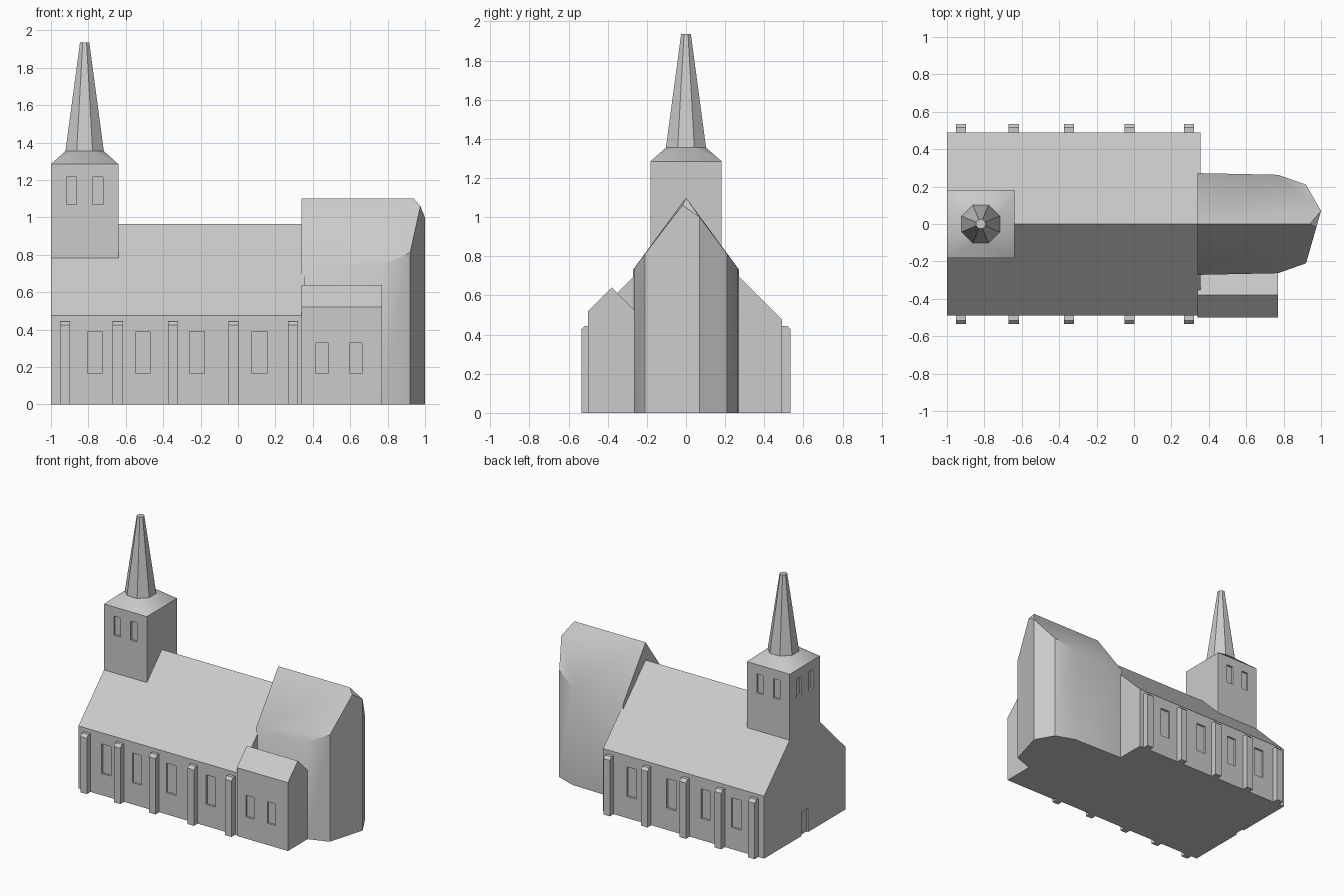
import bpy, bmesh, math
from mathutils import Matrix

if "Cube" in bpy.data.objects:
    bpy.data.objects.remove(bpy.data.objects["Cube"])

stone = bpy.data.materials.new("light_grey_stone")
stone.diffuse_color = (0.6, 0.6, 0.6, 1)
stone.use_nodes = True
stone.node_tree.nodes["Principled BSDF"].inputs["Base Color"].default_value = stone.diffuse_color


def finish(name, bm, smooth=False):
    """Turn a bmesh into a named object, optionally smoothed by angle."""
    bmesh.ops.recalc_face_normals(bm, faces=bm.faces)
    mesh = bpy.data.meshes.new(name)
    bm.to_mesh(mesh)
    bm.free()
    mesh.materials.append(stone)
    obj = bpy.data.objects.new(name, mesh)
    bpy.context.collection.objects.link(obj)
    if smooth:
        bpy.ops.object.select_all(action='DESELECT')
        obj.select_set(True)
        bpy.context.view_layer.objects.active = obj
        bpy.ops.object.shade_smooth_by_angle(angle=math.radians(40))
    return obj


def prism(name, profile, x0, x1):
    """Extrude a (y, z) profile along x."""
    bm = bmesh.new()
    a = [bm.verts.new((x0, y, z)) for y, z in profile]
    b = [bm.verts.new((x1, y, z)) for y, z in profile]
    bm.faces.new(a)
    bm.faces.new(b)
    n = len(a)
    for i in range(n):
        j = (i + 1) % n
        bm.faces.new((a[i], a[j], b[j], b[i]))
    return finish(name, bm)


def recess(obj, boxes):
    """Cut window and door recesses, given as (x0, x1, y0, y1, z0, z1)."""
    bm = bmesh.new()
    for x0, x1, y0, y1, z0, z1 in boxes:
        m = Matrix.Translation(((x0 + x1) / 2, (y0 + y1) / 2, (z0 + z1) / 2))
        bmesh.ops.create_cube(bm, size=1, matrix=m @ Matrix.Diagonal((x1 - x0, y1 - y0, z1 - z0, 1)))
    cutter = finish("recess_cutter", bm)
    cutter.hide_render = True
    mod = obj.modifiers.new("recesses", 'BOOLEAN')
    mod.operation = 'DIFFERENCE'
    mod.solver = 'EXACT'
    mod.object = cutter
    bpy.context.view_layer.objects.active = obj
    bpy.ops.object.modifier_apply(modifier=mod.name)
    bpy.data.objects.remove(cutter)


D = 0.015  # recess depth

# Nave with side windows and west door
nave = prism("nave", [(-.49, 0), (.49, 0), (.49, .475), (0, .965), (-.49, .475)], -1, .355)
cuts = [(-1.1, -1 + D, -.04, .04, -.1, .18)]
for x0, x1 in [(-.805, -.725), (-.545, -.47), (-.26, -.18), (.075, .155)]:
    cuts += [(x0, x1, -.6, -.49 + D, .165, .39), (x0, x1, .49 - D, .6, .165, .39)]
recess(nave, cuts)

# Buttresses along both sides
for i, x in enumerate([-.925, -.643, -.347, -.023, .293]):
    for side, s in (("south", -1), ("north", 1)):
        prof = [(.48, 0), (.535, 0), (.535, .425), (.515, .445), (.48, .445)]
        prism(f"buttress_{side}_{i + 1}", [(s * y, z) for y, z in prof], x - .027, x + .027)

# Tower seated on the ridge, with belfry openings on three sides
T, TX = .182, -.82
tower = prism("tower", [(-T, .965 - T), (0, .965), (T, .965 - T), (T, 1.285), (-T, 1.285)], -1, -.64)
cuts = []
for c in (-.07, .07):
    x = TX + c
    cuts += [(x - .027, x + .027, -.3, -T + D, 1.07, 1.215),
             (x - .027, x + .027, T - D, .3, 1.07, 1.215),
             (-1.1, -1 + D, c - .027, c + .027, 1.07, 1.215)]
recess(tower, cuts)

# Sloped tower cap from square to octagon
R = .111
bm = bmesh.new()
for sx in (-1, 1):
    for sy in (-1, 1):
        bm.verts.new((TX + sx * .18, sy * T, 1.285))
for k in range(8):
    a = math.radians(22.5 + 45 * k)
    bm.verts.new((TX + R * math.cos(a), R * math.sin(a), 1.355))
bmesh.ops.convex_hull(bm, input=bm.verts)
bmesh.ops.dissolve_limit(bm, angle_limit=.01, verts=bm.verts, edges=bm.edges)
finish("tower_cap", bm, smooth=True)

# Octagonal spire
bm = bmesh.new()
bmesh.ops.create_cone(bm, cap_ends=True, segments=8, radius1=R, radius2=.027, depth=.58,
                      matrix=Matrix.Translation((TX, 0, 1.645)) @ Matrix.Rotation(math.radians(22.5), 4, 'Z'))
finish("spire", bm)

# Choir with faceted east end: wall tops from south-west round to north-west
rim = [(.34, -.272, .73), (.77, -.263, .742), (.92, -.21, .812), (.975, -.018, 1.06),
       (1, .07, 1.0), (.92, .21, .812), (.77, .263, .742), (.34, .272, .73)]
bm = bmesh.new()
top = [bm.verts.new(p) for p in rim]
low = [bm.verts.new((x, y, 0)) for x, y, z in rim]
west, east = bm.verts.new((.34, 0, 1.1)), bm.verts.new((.94, 0, 1.1))
for i in range(7):
    bm.faces.new((low[i], low[i + 1], top[i + 1], top[i]))
bm.faces.new(low)
bm.faces.new((low[0], top[0], west, top[7], low[7]))
bm.faces.new((west, *top[:4], east))
bm.faces.new((top[3], top[4], east))
bm.faces.new((east, *top[4:], west))
finish("choir", bm, smooth=True)

# Side chapel with two windows
chapel = prism("side_chapel", [(-.5, 0), (-.25, 0), (-.25, .51), (-.38, .64), (-.5, .52)], .34, .77)
recess(chapel, [(x, x + .067, -.6, -.5 + D, .165, .33) for x in (.417, .597)])
